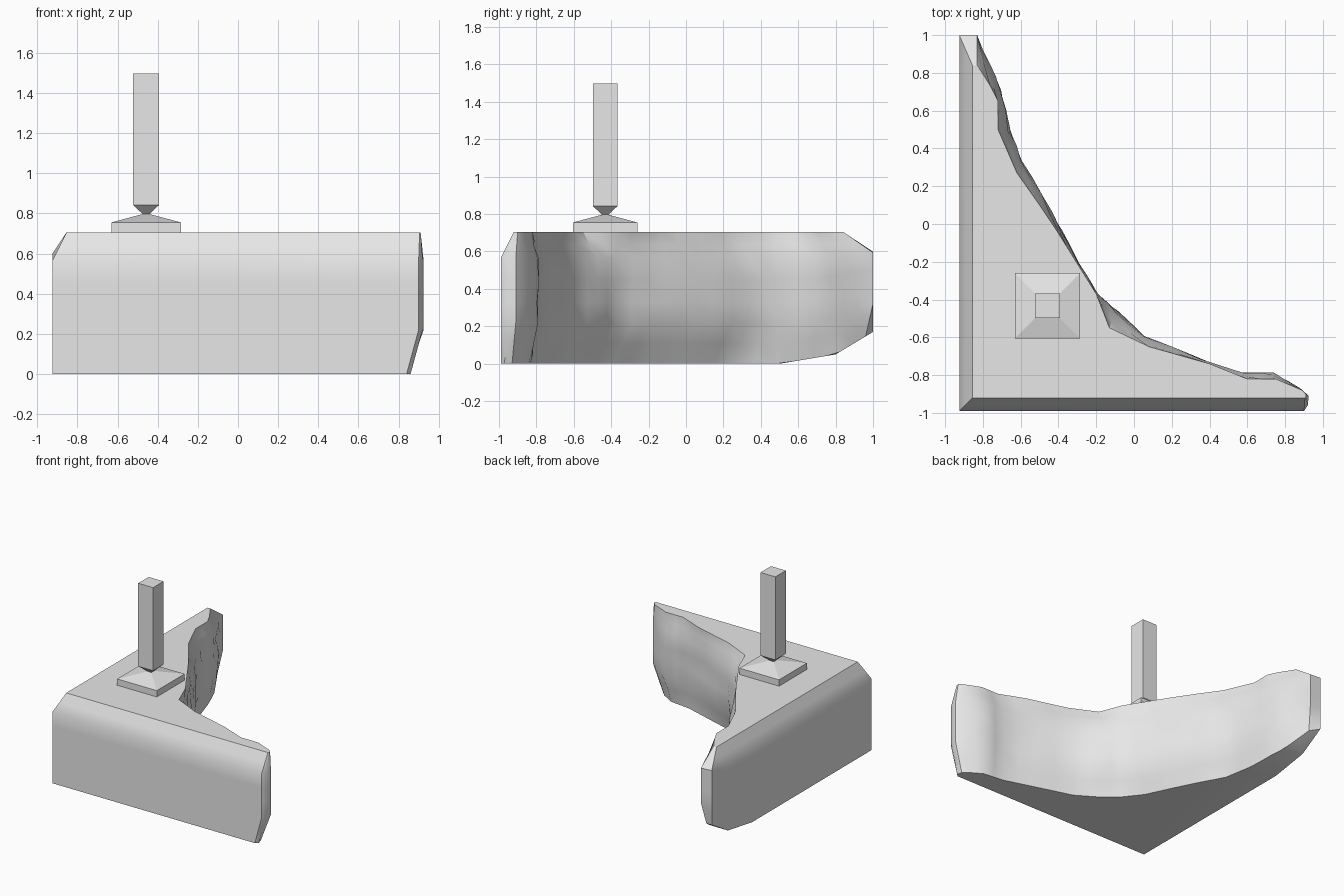
import bpy, bmesh, random
from mathutils import Vector

if "Cube" in bpy.data.objects:
    bpy.data.objects.remove(bpy.data.objects["Cube"])

random.seed(4)
stone = bpy.data.materials.new("plain grey")
stone.diffuse_color = (0.8, 0.8, 0.8, 1)
stone.use_nodes = True
stone.node_tree.nodes["Principled BSDF"].inputs["Base Color"].default_value = stone.diffuse_color


def finish(bm, name):
    bmesh.ops.recalc_face_normals(bm, faces=bm.faces)
    me = bpy.data.meshes.new(name)
    bm.to_mesh(me)
    bm.free()
    me.materials.append(stone)
    ob = bpy.data.objects.new(name, me)
    bpy.context.collection.objects.link(ob)
    return ob


# --- broken stone corner: outline stations as (top xy, middle xy, bottom xy)
stations = [
    (-.855, .84, -.925, 1.0, -.925, 1.0),      # left arm tip
    (-.83, .84, -.83, 1.0, -.85, .96),
    (-.76, .73, -.76, .85, -.78, .82),         # fractured face
    (-.72, .65, -.70, .71, -.74, .68),
    (-.72, .50, -.65, .50, -.70, .48),
    (-.62, .27, -.59, .34, -.66, .25),
    (-.50, .10, -.48, .16, -.55, .05),
    (-.40, -.05, -.38, -.03, -.46, -.13),
    (-.30, -.21, -.29, -.20, -.37, -.32),
    (-.20, -.37, -.19, -.37, -.26, -.46),
    (-.13, -.55, -.08, -.46, -.14, -.56),
    (.08, -.65, .06, -.59, .02, -.66),
    (.40, -.74, .35, -.71, .32, -.75),
    (.60, -.82, .58, -.785, .55, -.82),
    (.75, -.82, .74, -.785, .72, -.84),
    (.89, -.88, .88, -.87, .82, -.90),
    (.91, -.90, .925, -.91, .85, -.93),        # right arm tip
    (.91, -.915, .92, -.96, .86, -.97),
    (.905, -.92, .90, -.99, .84, -.99),
    (-.855, -.92, -.925, -.99, -.925, -.99),   # square corner
    (-.855, .45, -.925, .50, -.925, .50),
    (-.855, .75, -.925, .80, -.925, .80),
]
TOP, BEVEL, LOW = .705, .565, .22
levels = [0, .11, .22, .33, .45, .565, .635, .705]


def underside(y):
    # the left arm's underside rises towards its tip
    if y < .5:
        return 0
    return (y - .5) / .3 * .05 if y < .8 else .05 + (y - .8) / .2 * .12


# add a midway station between each pair on the fractured face
dense = []
for i, s in enumerate(stations):
    dense.append((s, 2 <= i <= 14))
    if 1 <= i <= 14:
        n = stations[i + 1]
        dense.append((tuple((a + b) / 2 for a, b in zip(s, n)), True))

bm = bmesh.new()
rings = []
for z in levels:
    ring = []
    for s, rough in dense:
        top, mid, low = Vector(s[0:2]), Vector(s[2:4]), Vector(s[4:6])
        if z >= BEVEL:
            p = mid.lerp(top, (z - BEVEL) / (TOP - BEVEL))
        else:
            p = low.lerp(mid, min(1, z / LOW))
        if rough and 0 < z < TOP:
            p = p - Vector((.8, .6)) * random.uniform(0, .02)
        base = underside(low.y)
        ring.append(bm.verts.new((p.x, p.y, base + (TOP - base) * z / TOP)))
    rings.append(ring)
for a, b in zip(rings, rings[1:]):
    for i in range(len(a)):
        j = (i + 1) % len(a)
        bm.faces.new((a[i], a[j], b[j], b[i]))
caps = [bm.faces.new(rings[0]), bm.faces.new(rings[-1])]
bmesh.ops.triangulate(bm, faces=caps)
body = finish(bm, "broken_stone_corner")
bpy.context.view_layer.objects.active = body
body.select_set(True)
bpy.ops.object.shade_smooth_by_angle(angle=.6)
body.select_set(False)


# --- square marker parts: stacked square sections of (half width, z)
def square_stack(name, sections, cx=-.458, cy=-.432):
    bm = bmesh.new()
    loops = [[bm.verts.new((cx + sx * w, cy + sy * w, z))
              for sx, sy in ((-1, -1), (1, -1), (1, 1), (-1, 1))]
             for w, z in sections]
    for a, b in zip(loops, loops[1:]):
        for i in range(4):
            j = (i + 1) % 4
            bm.faces.new((a[i], a[j], b[j], b[i]))
    bm.faces.new(loops[0])
    bm.faces.new(loops[-1])
    return finish(bm, name)


square_stack("marker_base", [(.173, .70), (.173, .755), (.004, .80)])
square_stack("marker_post", [(.012, .792), (.065, .842), (.065, 1.497)])
